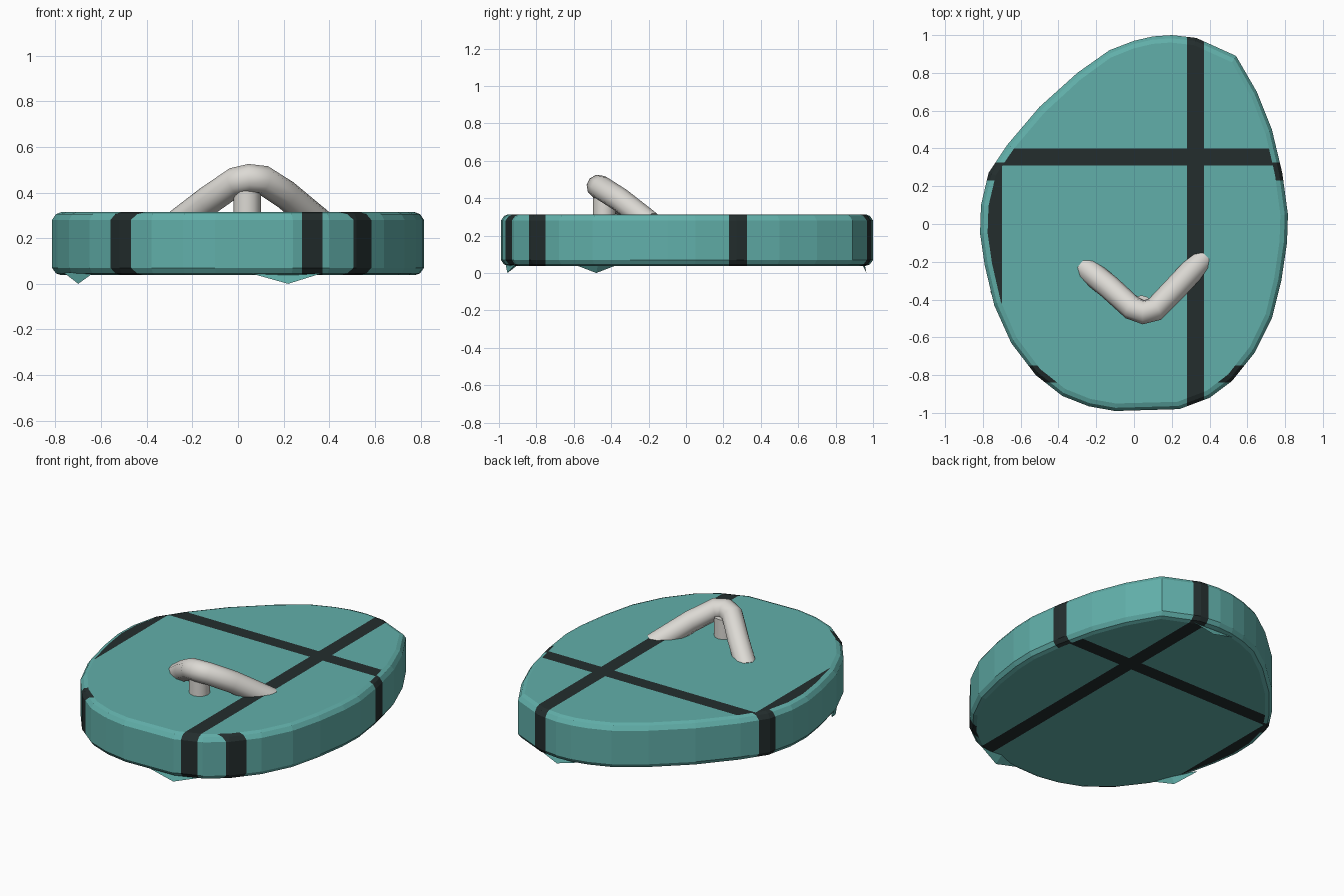
import bpy, bmesh
from mathutils import Vector

if "Cube" in bpy.data.objects:
    bpy.data.objects.remove(bpy.data.objects["Cube"], do_unlink=True)


def material(name, rgb):
    m = bpy.data.materials.new(name)
    m.use_nodes = True
    m.diffuse_color = (*rgb, 1)
    m.node_tree.nodes["Principled BSDF"].inputs["Base Color"].default_value = (*rgb, 1)
    return m


TEAL = material("teal", (0.12, 0.43, 0.40))
DARK = material("dark stripe", (0.017, 0.027, 0.027))
WHITE = material("warm white", (0.72, 0.70, 0.66))


def finish(bm, name, *mats):
    bmesh.ops.recalc_face_normals(bm, faces=bm.faces)
    mesh = bpy.data.meshes.new(name)
    bm.to_mesh(mesh)
    bm.free()
    for m in mats:
        mesh.materials.append(m)
    obj = bpy.data.objects.new(name, mesh)
    bpy.context.collection.objects.link(obj)
    return obj


def smooth(obj):
    bpy.ops.object.select_all(action="DESELECT")
    obj.select_set(True)
    bpy.context.view_layer.objects.active = obj
    bpy.ops.object.shade_smooth_by_angle(angle=0.7)


# Egg-shaped outline of the board, clockwise from the rear
OUTLINE = [(.2, 1), (.33, .985), (.54, .89), (.65, .7), (.73, .5), (.785, .27),
           (.815, .05), (.81, -.1), (.78, -.3), (.73, -.5), (.64, -.68),
           (.52, -.83), (.4, -.92), (.24, -.98), (-.1, -.99), (-.24, -.965),
           (-.38, -.91), (-.52, -.8), (-.65, -.63), (-.74, -.43), (-.79, -.22),
           (-.815, -.05), (-.81, .1), (-.77, .27), (-.67, .42), (-.5, .62),
           (-.3, .8), (-.13, .92), (0, .97), (.1, .993)]
# Edge section: inset, height
SECTION = [(.04, .038), (.017, .046), (0, .07), (0, .28), (.017, .305), (.04, .314)]

# Board
bm = bmesh.new()
rings = []
for inset, z in SECTION:
    ring = []
    for x, y in OUTLINE:
        p = Vector((x, y))
        p -= p.normalized() * inset
        ring.append(bm.verts.new((p.x, p.y, z)))
    rings.append(ring)
for low, high in zip(rings, rings[1:]):
    for i in range(len(low)):
        j = (i + 1) % len(low)
        bm.faces.new((low[i], low[j], high[j], high[i]))
bm.faces.new(rings[0])
bm.faces.new(rings[-1])

# Cut the stripe borders into the board
STRIPE_X = (.28, .37)
STRIPE_Y = (.31, .40)
SIDE_BANDS = [(.23, .325), (-.84, -.75)]
EDGE_X = -.70
cuts = [((1, 0, 0), x) for x in (*STRIPE_X, EDGE_X)]
cuts += [((0, 1, 0), y) for band in (STRIPE_Y, *SIDE_BANDS) for y in band]
for axis, d in cuts:
    bmesh.ops.bisect_plane(bm, geom=bm.verts[:] + bm.edges[:] + bm.faces[:],
                           plane_co=Vector(axis) * d, plane_no=axis)


def within(v, band):
    return band[0] < v < band[1]


bm.normal_update()
for f in bm.faces:
    c = f.calc_center_median()
    striped = within(c.x, STRIPE_X)
    if abs(f.normal.z) > .99:
        striped |= within(c.y, STRIPE_Y) or c.x < EDGE_X
    else:
        striped |= any(within(c.y, b) for b in SIDE_BANDS)
    f.material_index = int(striped)
finish(bm, "board", TEAL, DARK)

# Small pointed feet under the rim: two rim points, an inner point, the tip
FEET = {
    "front_foot": [(.04, -.965), (.38, -.91), (.22, -.89), (.22, -.955)],
    "rear_foot": [(.04, .955), (.38, .94), (.22, .94), (.22, .965)],
    "side_foot": [(-.63, -.61), (-.765, -.35), (-.67, -.47), (-.70, -.48)],
}
for name, pts in FEET.items():
    bm = bmesh.new()
    a, b, inner = [bm.verts.new((x, y, .05)) for x, y in pts[:3]]
    tip = bm.verts.new((*pts[3], 0))
    for tri in ((a, b, inner), (a, b, tip), (b, inner, tip), (inner, a, tip)):
        bm.faces.new(tri)
    finish(bm, name, TEAL)

# Bent tube strap
curve = bpy.data.curves.new("strap", "CURVE")
curve.dimensions = "3D"
curve.bevel_depth = .064
curve.bevel_resolution = 3
curve.use_fill_caps = True
path = [(-.26, -.23, .265), (-.13, -.335, .365), (-.01, -.445, .448), (.05, -.468, .462),
        (.11, -.452, .455), (.21, -.35, .39), (.36, -.19, .265)]
spline = curve.splines.new("POLY")
spline.points.add(len(path) - 1)
for point, co in zip(spline.points, path):
    point.co = (*co, 1)
curve.materials.append(WHITE)
strap = bpy.data.objects.new("strap", curve)
bpy.context.collection.objects.link(strap)
bpy.ops.object.select_all(action="DESELECT")
strap.select_set(True)
bpy.context.view_layer.objects.active = strap
bpy.ops.object.convert(target="MESH")
smooth(bpy.context.view_layer.objects.active)

# Post under the strap
bpy.ops.mesh.primitive_cylinder_add(vertices=12, radius=.06, depth=.14, location=(.04, -.438, .365))
post = bpy.context.object
post.name = "strap_post"
post.data.materials.append(WHITE)
smooth(post)
